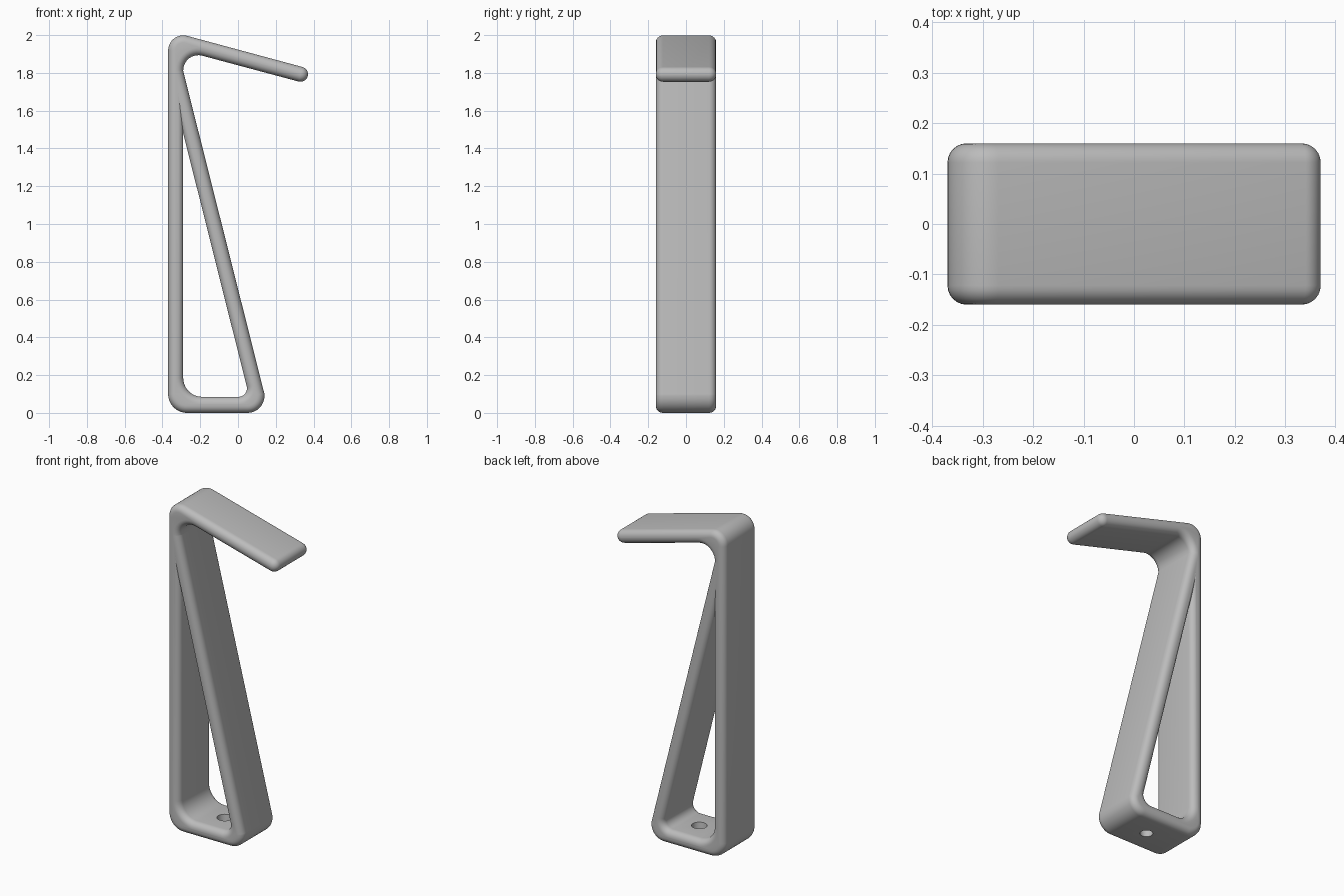
import bpy, bmesh, math
from mathutils import Vector

cube = bpy.data.objects.get("Cube")
if cube:
    bpy.data.objects.remove(cube, do_unlink=True)

HALF_WIDTH, ROUND = 0.16, 0.038

grey = bpy.data.materials.new("plain grey")
grey.use_nodes = True
grey.diffuse_color = (0.5, 0.5, 0.5, 1)
grey.node_tree.nodes["Principled BSDF"].inputs["Base Color"].default_value = (0.5, 0.5, 0.5, 1)


def rounded(corners, steps=10):
    """Outline through (x, z, radius) corners, each rounded by an arc."""
    points = []
    for i, (x, z, r) in enumerate(corners):
        here = Vector((x, z))
        if r == 0:
            points.append(here)
            continue
        before = (Vector(corners[i - 1][:2]) - here).normalized()
        after = (Vector(corners[(i + 1) % len(corners)][:2]) - here).normalized()
        half = before.angle(after) / 2
        centre = here + (before + after).normalized() * r / math.sin(half)
        start = here + before * r / math.tan(half) - centre
        end = here + after * r / math.tan(half) - centre
        sweep = math.pi - 2 * half
        for k in range(steps + 1):
            t = k / steps
            a, b = math.sin((1 - t) * sweep), math.sin(t * sweep)
            points.append(centre + (start * a + end * b) / math.sin(sweep))
    return points


# Outer outline: foot, sloping brace, hooked arm, upright
outline = [(-0.37, 0, 0.1), (0.14, 0, 0.09), (0.14, 0.1, 0), (-0.29, 1.81, 0),
           (-0.29, 1.918, 0.08), (0.359, 1.744, 0.0398), (0.379, 1.821, 0.0398),
           (-0.37, 2.023, 0.08)]
# Long triangular opening between the upright and the brace
opening = [(-0.29, 0.085, 0.1), (0.06, 0.085, 0.045), (-0.29, 1.48, 0)]

curve = bpy.data.curves.new("bracket_profile", "CURVE")
curve.dimensions = "2D"
curve.fill_mode = "BOTH"
curve.extrude = HALF_WIDTH - ROUND
curve.bevel_depth = ROUND
curve.bevel_resolution = 5
curve.offset = -ROUND
for corners in (outline, opening):
    points = rounded(corners)
    spline = curve.splines.new("POLY")
    spline.points.add(len(points) - 1)
    for p, co in zip(spline.points, points):
        p.co = (co.x, co.y, 0, 1)
    spline.use_cyclic_u = True

# Turn the rounded profile into a clean mesh, standing upright
profile = bpy.data.objects.new("bracket_profile", curve)
bpy.context.collection.objects.link(profile)
mesh = bpy.data.meshes.new_from_object(profile.evaluated_get(bpy.context.evaluated_depsgraph_get()))
bpy.data.objects.remove(profile, do_unlink=True)
bm = bmesh.new()
bm.from_mesh(mesh)
bmesh.ops.remove_doubles(bm, verts=bm.verts, dist=0.0001)
for v in bm.verts:
    v.co = (v.co.x, -v.co.z, v.co.y)
bmesh.ops.recalc_face_normals(bm, faces=bm.faces)
bm.to_mesh(mesh)
bm.free()
mesh.materials.clear()
mesh.materials.append(grey)
bracket = bpy.data.objects.new("bracket", mesh)
bpy.context.collection.objects.link(bracket)

# Tapered screw hole through the foot
bpy.ops.mesh.primitive_cone_add(vertices=32, radius1=0.034, radius2=0.045, depth=0.12,
                                location=(-0.09, 0, 0.043))
cutter = bpy.context.object
cutter.name = "screw_hole_cutter"
cutter.data.materials.append(grey)
cutter.hide_render = True
cutter.hide_set(True)
hole = bracket.modifiers.new("screw_hole", "BOOLEAN")
hole.operation = "DIFFERENCE"
hole.solver = "EXACT"
hole.object = cutter

bpy.ops.object.select_all(action="DESELECT")
bracket.select_set(True)
bpy.context.view_layer.objects.active = bracket
bpy.ops.object.modifier_apply(modifier=hole.name)
bpy.data.objects.remove(cutter, do_unlink=True)
bpy.ops.object.shade_smooth_by_angle(angle=math.radians(30))
